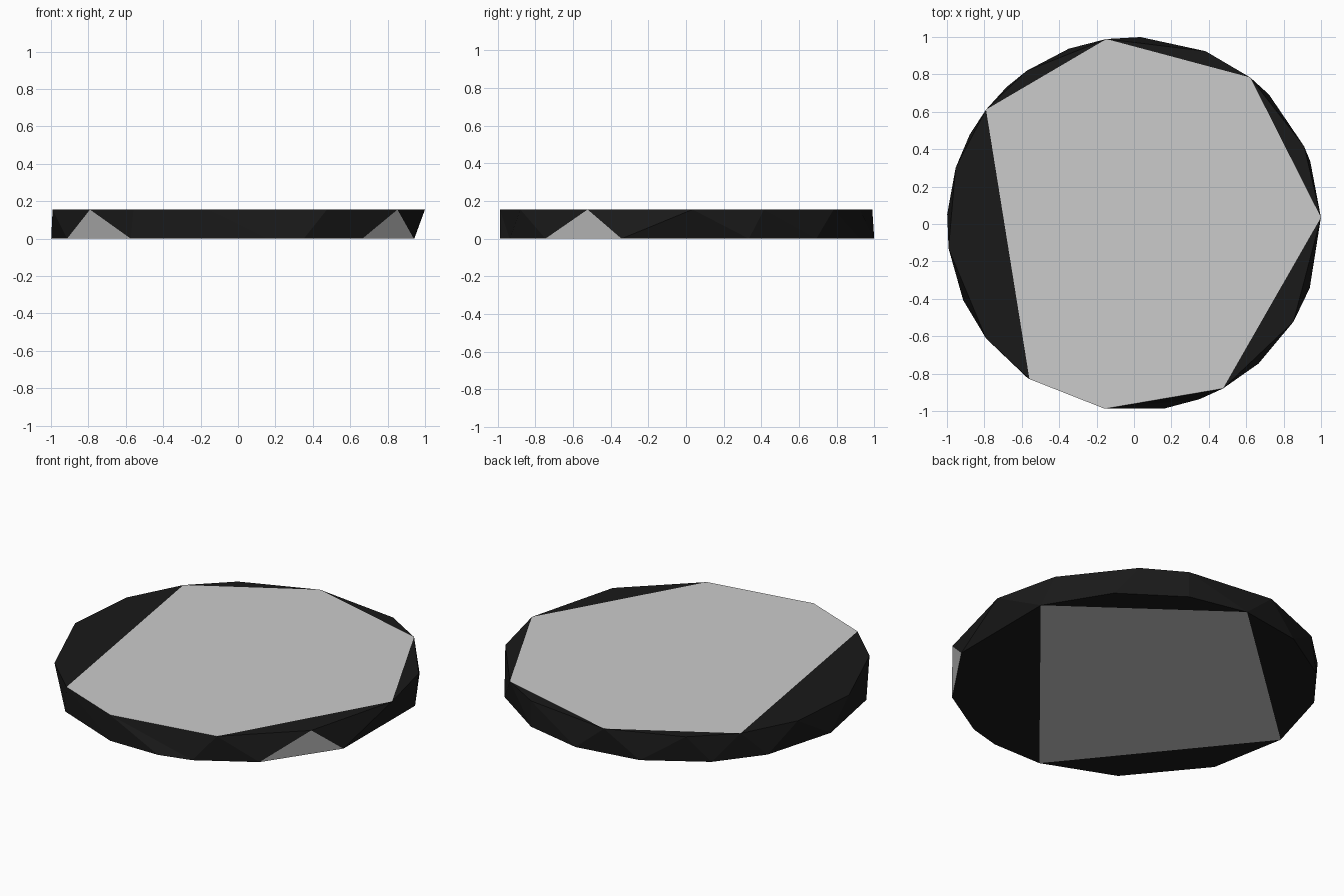
import bpy, bmesh
from math import radians, cos, sin

if "Cube" in bpy.data.objects:
    bpy.data.objects.remove(bpy.data.objects["Cube"])

HEIGHT = 0.155
# angles (degrees) of the corners around the top and bottom rims
TOP = [2, 24.5, 51.6, 67.5, 98.5, 125, 142.3, 162.5, 187.5, 217.7, 236, 261, 298.4, 328.5]
BOTTOM = [19.5, 43.8, 67.5, 88, 110.4, 133, 151.4, 177, 204, 235, 261, 279.2, 290.6, 311.7, 340]
TOP_CORE = [0, 2, 4, 6, 10, 11, 12]      # corners of the pale top panel
BOTTOM_CORE = [0, 3, 7, 10]              # corners of the pale bottom panel
PALE_APEX = (9, 13)                      # top corners of the two pale side facets

bm = bmesh.new()


def ring(angles, z):
    return [bm.verts.new((cos(radians(a)), sin(radians(a)), z)) for a in angles]


def add(verts, dark):
    f = bm.faces.new(verts)
    f.material_index = int(dark)
    return f


def cap(verts, core):
    """Pale inner panel with dark segments filling out to the rim."""
    n = len(verts)
    add([verts[i] for i in core], False)
    for a, b in zip(core, core[1:] + [core[0] + n]):
        if b - a > 1:
            add([verts[i % n] for i in range(a, b + 1)], True)


top = ring(TOP, HEIGHT)
bottom = ring(BOTTOM, 0)
cap(top, TOP_CORE)
cap(bottom, BOTTOM_CORE)

# faceted side wall: zip the two rims together with triangles
nt, nb = len(TOP), len(BOTTOM)
i, j = 0, -1
while i < nt or j < nb - 1:
    next_t = TOP[(i + 1) % nt] + 360 * ((i + 1) // nt)
    next_b = BOTTOM[(j + 1) % nb] + 360 * ((j + 1) // nb)
    t, b = top[i % nt], bottom[j % nb]
    if j >= nb - 1 or (i < nt and next_t < next_b):
        add([t, b, top[(i + 1) % nt]], True)
        i += 1
    else:
        add([t, b, bottom[(j + 1) % nb]], i % nt not in PALE_APEX)
        j += 1

bmesh.ops.recalc_face_normals(bm, faces=bm.faces)

mesh = bpy.data.meshes.new("disc")
bm.to_mesh(mesh)
bm.free()
disc = bpy.data.objects.new("disc", mesh)
bpy.context.collection.objects.link(disc)

# pale panels and black rim
for name, c in (("pale_panel", 0.6), ("black_rim", 0.01)):
    mat = bpy.data.materials.new(name)
    mat.diffuse_color = (c, c, c, 1)
    mat.use_nodes = True
    mat.node_tree.nodes["Principled BSDF"].inputs["Base Color"].default_value = mat.diffuse_color
    mesh.materials.append(mat)
